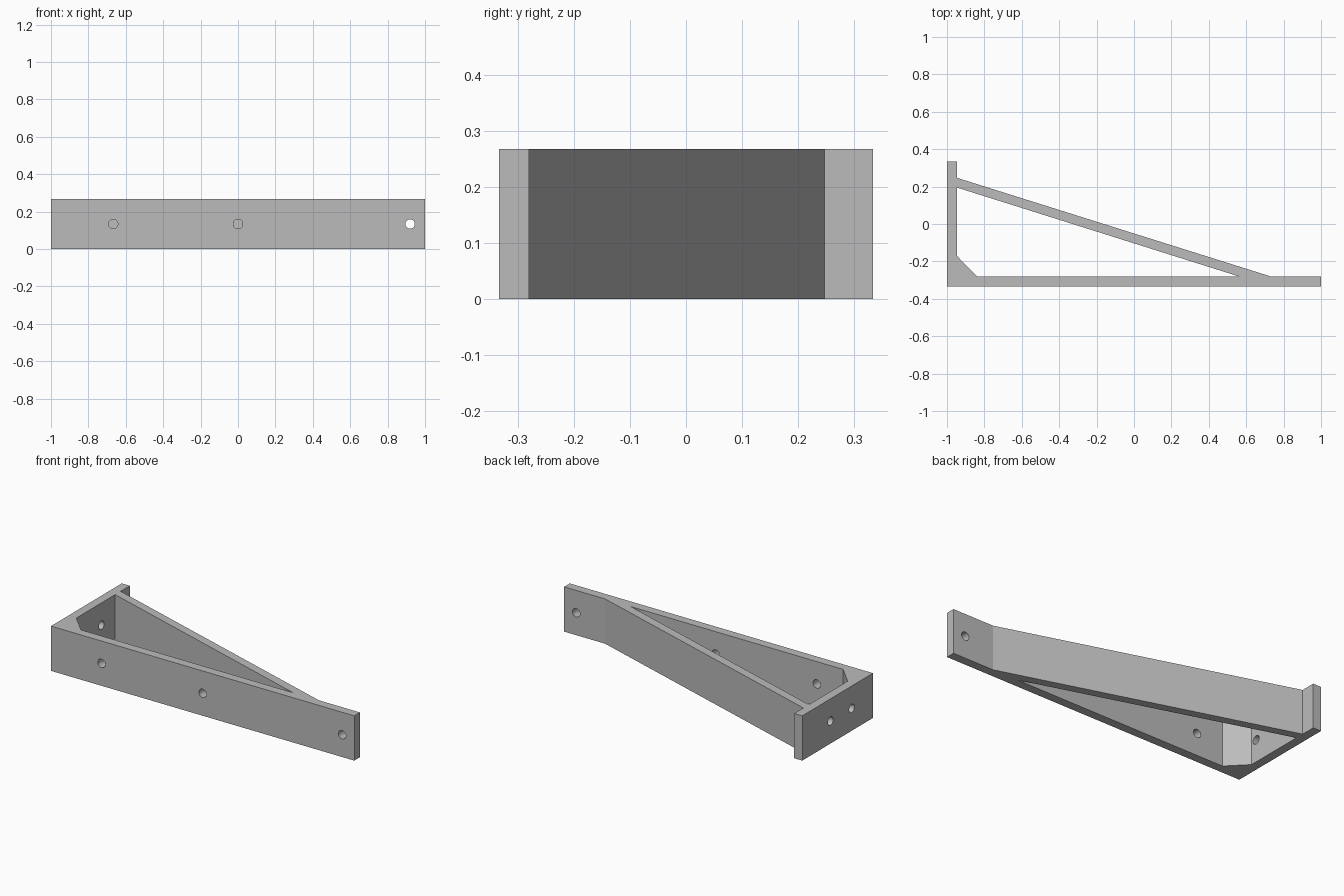
import bpy, bmesh
from math import radians
from mathutils import Matrix

cube = bpy.data.objects.get("Cube")
if cube:
    bpy.data.objects.remove(cube, do_unlink=True)

HEIGHT = 0.267
HALF_DEPTH = 0.333
WALL_Y = -0.28      # inner side of the long wall
PLATE_X = -0.947    # inner side of the end plate

grey = bpy.data.materials.new("plain grey")
grey.use_nodes = True
colour = (0.5, 0.5, 0.5, 1)
grey.diffuse_color = colour
grey.node_tree.nodes["Principled BSDF"].inputs["Base Color"].default_value = colour


def add_object(name, bm):
    bmesh.ops.recalc_face_normals(bm, faces=bm.faces)
    mesh = bpy.data.meshes.new(name)
    bm.to_mesh(mesh)
    bm.free()
    mesh.materials.append(grey)
    obj = bpy.data.objects.new(name, mesh)
    bpy.context.collection.objects.link(obj)
    return obj


def prism(name, outline, bottom, top):
    bm = bmesh.new()
    face = bm.faces.new([bm.verts.new((x, y, bottom)) for x, y in outline])
    extruded = bmesh.ops.extrude_face_region(bm, geom=[face])["geom"]
    verts = [v for v in extruded if isinstance(v, bmesh.types.BMVert)]
    bmesh.ops.translate(bm, verts=verts, vec=(0, 0, top - bottom))
    return add_object(name, bm)


def drill(name, x, y, axis):
    bm = bmesh.new()
    matrix = Matrix.Translation((x, y, HEIGHT / 2)) @ Matrix.Rotation(radians(90), 4, axis)
    bmesh.ops.create_cone(bm, cap_ends=True, segments=32, radius1=0.025,
                          radius2=0.025, depth=0.12, matrix=matrix)
    return add_object(name, bm)


# Bracket body: long wall, end plate and sloping brace in one outline
bracket = prism("shelf_bracket", [
    (-1, -HALF_DEPTH), (1, -HALF_DEPTH), (1, WALL_Y), (0.73, WALL_Y),
    (PLATE_X, 0.247), (PLATE_X, HALF_DEPTH), (-1, HALF_DEPTH)], 0, HEIGHT)

# Opening inside the brace, leaving a corner gusset
cutters = [prism("opening_cutter", [
    (-0.84, WALL_Y), (0.56, WALL_Y), (PLATE_X, 0.195), (PLATE_X, -0.17)],
    -0.1, HEIGHT + 0.1)]

# Screw holes through the long wall and the end plate
for x in (-0.667, 0, 0.92):
    cutters.append(drill("wall_hole_cutter", x, -0.307, 'X'))
for y in (0.067, -0.133):
    cutters.append(drill("plate_hole_cutter", -0.973, y, 'Y'))

bpy.ops.object.select_all(action='DESELECT')
bpy.context.view_layer.objects.active = bracket
bracket.select_set(True)
for cutter in cutters:
    cutter.hide_render = True
    cut = bracket.modifiers.new("cut", 'BOOLEAN')
    cut.operation = 'DIFFERENCE'
    cut.solver = 'EXACT'
    cut.object = cutter
    bpy.ops.object.modifier_apply(modifier=cut.name)
    bpy.data.objects.remove(cutter, do_unlink=True)

bpy.ops.object.shade_smooth_by_angle(angle=radians(15))
